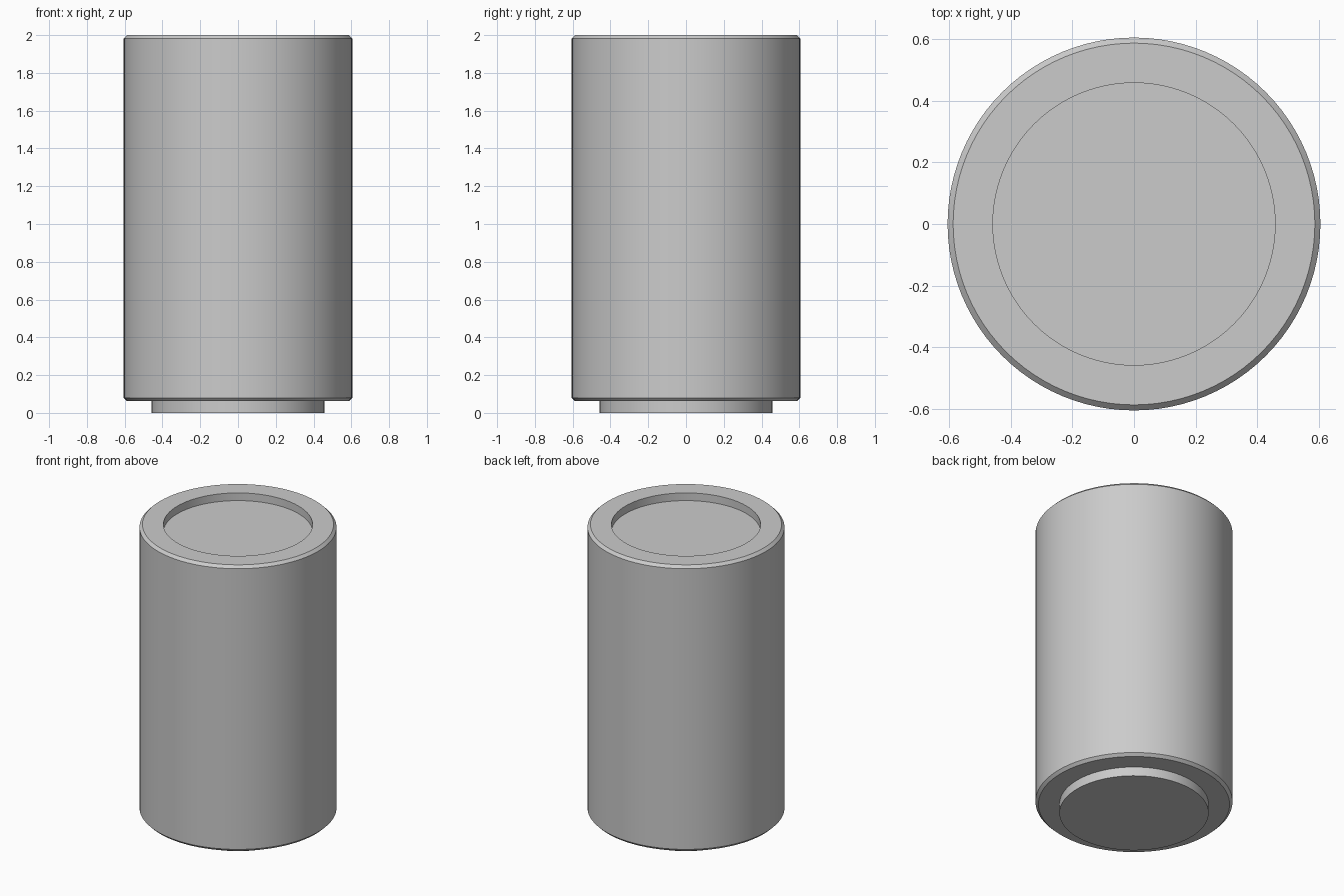
import bpy, bmesh, math

if "Cube" in bpy.data.objects:
    bpy.data.objects.remove(bpy.data.objects["Cube"])

SIDES = 96


def lathe(name, profile):
    """Revolve an (r, z) profile, running bottom to top, around the z axis."""
    bm = bmesh.new()
    rings = []
    for r, z in profile:
        rings.append([bm.verts.new((r * math.cos(2 * math.pi * i / SIDES),
                                    r * math.sin(2 * math.pi * i / SIDES), z))
                      for i in range(SIDES)])
    for a, b in zip(rings, rings[1:]):
        for i in range(SIDES):
            j = (i + 1) % SIDES
            bm.faces.new((a[i], a[j], b[j], b[i]))
    bm.faces.new(rings[0][::-1])
    bm.faces.new(rings[-1])
    bmesh.ops.recalc_face_normals(bm, faces=bm.faces)
    mesh = bpy.data.meshes.new(name)
    bm.to_mesh(mesh)
    bm.free()
    obj = bpy.data.objects.new(name, mesh)
    bpy.context.collection.objects.link(obj)
    bpy.context.view_layer.objects.active = obj
    obj.select_set(True)
    bpy.ops.object.shade_smooth_by_angle(angle=math.radians(30))
    obj.select_set(False)
    return obj


# Stackable canister: base boss, chamfered wall, matching recess in the lid
lathe("canister_body", [
    (0.458, 0.0), (0.458, 0.062),        # base boss
    (0.587, 0.062), (0.605, 0.08),       # lower chamfer
    (0.605, 1.982), (0.587, 2.0),        # wall and upper chamfer
    (0.458, 2.0), (0.458, 1.948),        # rim and recess, closed by its floor
])
